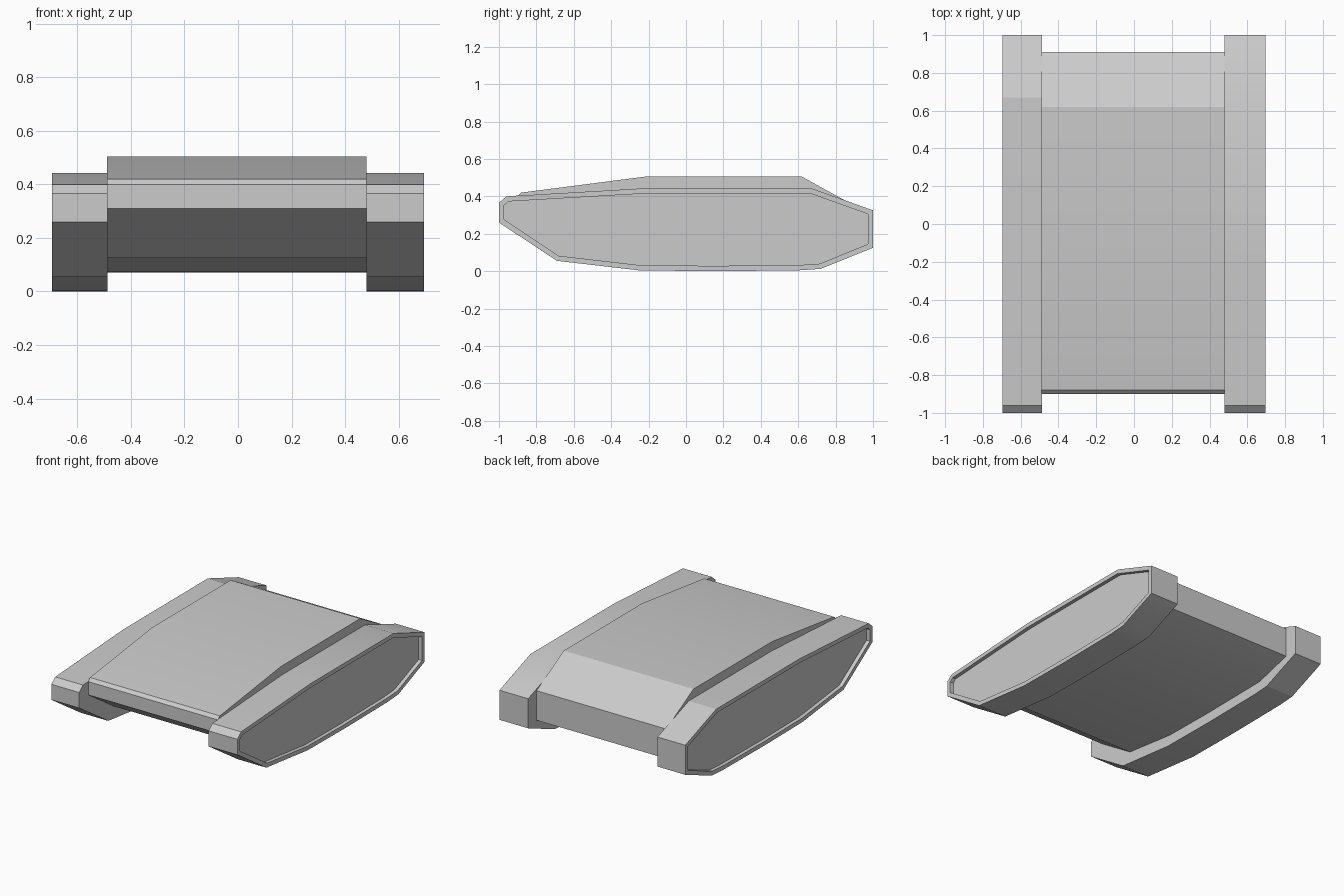
import bpy, bmesh, math
from mathutils import Vector

cube = bpy.data.objects.get("Cube")
if cube:
    bpy.data.objects.remove(cube, do_unlink=True)

# One plain grey for everything
grey = bpy.data.materials.new("plain_grey")
grey.use_nodes = True
COLOUR = (0.6, 0.6, 0.6, 1)
grey.diffuse_color = COLOUR
grey.node_tree.nodes["Principled BSDF"].inputs["Base Color"].default_value = COLOUR


def extruded_part(name, profile, x0, x1, recess_side=0, smooth_angle=22):
    """Extrude a (y, z) side profile from x0 to x1, optionally sinking one end."""
    bm = bmesh.new()
    face = bm.faces.new([bm.verts.new((x0, y, z)) for y, z in profile])
    ext = bmesh.ops.extrude_face_region(bm, geom=[face], use_keep_orig=True)
    moved = [v for v in ext["geom"] if isinstance(v, bmesh.types.BMVert)]
    bmesh.ops.translate(bm, verts=moved, vec=(x1 - x0, 0, 0))
    bmesh.ops.recalc_face_normals(bm, faces=bm.faces[:])

    # Flat rim, then a straight-walled recess
    if recess_side:
        end = next(f for f in bm.faces if f.normal.x * recess_side > 0.9)
        bmesh.ops.inset_individual(bm, faces=[end], thickness=0.028,
                                   use_even_offset=True)
        sunk = bmesh.ops.extrude_discrete_faces(bm, faces=[end])["faces"][0]
        bmesh.ops.translate(bm, verts=sunk.verts[:],
                            vec=Vector((-0.025 * recess_side, 0, 0)))

    mesh = bpy.data.meshes.new(name)
    bm.to_mesh(mesh)
    bm.free()
    mesh.materials.append(grey)
    obj = bpy.data.objects.new(name, mesh)
    bpy.context.collection.objects.link(obj)
    bpy.ops.object.select_all(action="DESELECT")
    obj.select_set(True)
    bpy.context.view_layer.objects.active = obj
    bpy.ops.object.shade_smooth_by_angle(angle=math.radians(smooth_angle))
    return obj


# Side profiles, clockwise from the nose
track_profile = [(-1, 0.365), (-0.96, 0.4), (-0.22, 0.443), (0.67, 0.443),
                 (1, 0.325), (1, 0.125), (0.72, 0.012), (0.6, 0.004),
                 (0.14, 0), (-0.25, 0.004), (-0.69, 0.055), (-1, 0.26)]
hull_profile = [(-0.9, 0.4), (-0.88, 0.42), (-0.22, 0.505), (0.62, 0.505),
                (0.91, 0.345), (0.91, 0.145), (0.65, 0.075), (0.13, 0.07),
                (-0.23, 0.075), (-0.62, 0.125), (-0.9, 0.31)]

# Body between the two track housings
extruded_part("hull", hull_profile, -0.49, 0.48)

# Track housings with sunken outer sides
extruded_part("right_track", track_profile, -0.695, -0.487, -1, 18)
extruded_part("left_track", track_profile, 0.48, 0.695, 1, 22)
